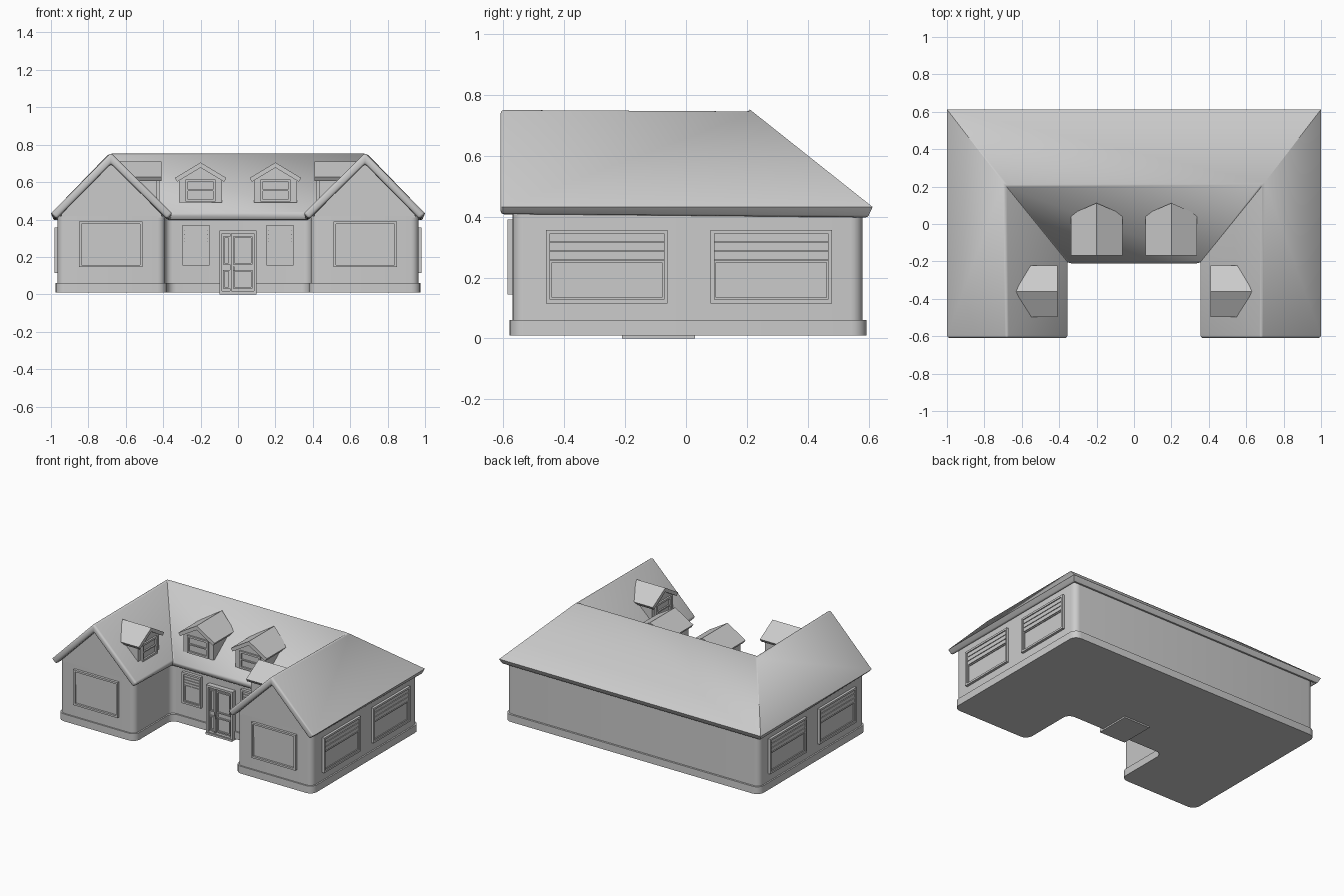
import bpy, bmesh
from math import pi, radians
from mathutils import Matrix

cube = bpy.data.objects.get("Cube")
if cube:
    bpy.data.objects.remove(cube)

GREY = (0.6, 0.6, 0.6, 1)
mat = bpy.data.materials.new("plain_grey")
mat.use_nodes = True
mat.diffuse_color = GREY
mat.node_tree.nodes["Principled BSDF"].inputs["Base Color"].default_value = GREY


def finish(bm, name, place=Matrix()):
    bmesh.ops.recalc_face_normals(bm, faces=bm.faces)
    bm.transform(place)
    mesh = bpy.data.meshes.new(name)
    bm.to_mesh(mesh)
    bm.free()
    mesh.materials.append(mat)
    obj = bpy.data.objects.new(name, mesh)
    bpy.context.collection.objects.link(obj)
    return obj


def activate(obj):
    bpy.ops.object.select_all(action='DESELECT')
    obj.select_set(True)
    bpy.context.view_layer.objects.active = obj


def smooth(obj):
    activate(obj)
    bpy.ops.object.shade_smooth_by_angle(angle=radians(35))


def add_box(bm, x0, x1, y0, y1, z0, z1):
    m = Matrix.Translation(((x0 + x1) / 2, (y0 + y1) / 2, (z0 + z1) / 2))
    bmesh.ops.create_cube(bm, size=1, matrix=m @ Matrix.Diagonal((x1 - x0, y1 - y0, z1 - z0, 1)))


def add_frame(bm, w, z0, z1, t, y0, y1):
    add_box(bm, -w, -w + t, y0, y1, z0, z1)
    add_box(bm, w - t, w, y0, y1, z0, z1)
    add_box(bm, -w + t, w - t, y0, y1, z0, z0 + t)
    add_box(bm, -w + t, w - t, y0, y1, z1 - t, z1)


def add_prism(bm, points, y0, y1):
    face = bm.faces.new([bm.verts.new((x, y0, z)) for x, z in points])
    new = bmesh.ops.extrude_face_region(bm, geom=[face])["geom"]
    bmesh.ops.translate(bm, vec=(0, y1 - y0, 0),
                        verts=[v for v in new if isinstance(v, bmesh.types.BMVert)])


def placed(x, y, z=0, turn=0):
    return Matrix.Translation((x, y, z)) @ Matrix.Rotation(turn, 4, 'Z')


# U-shaped storey with rounded vertical corners
def u_block(name, x, inner, front, court, back, z0, z1, radius):
    bm = bmesh.new()
    half = [(inner, court), (inner, front), (x, front), (x, back)]
    outline = half + [(-a, b) for a, b in reversed(half)]
    face = bm.faces.new([bm.verts.new((a, b, z0)) for a, b in outline])
    new = bmesh.ops.extrude_face_region(bm, geom=[face])["geom"]
    bmesh.ops.translate(bm, vec=(0, 0, z1 - z0),
                        verts=[v for v in new if isinstance(v, bmesh.types.BMVert)])
    upright = [e for e in bm.edges if abs(e.verts[0].co.z - e.verts[1].co.z) > 0.01]
    bmesh.ops.bevel(bm, geom=upright, offset=radius, segments=5, profile=0.5, affect='EDGES')
    smooth(finish(bm, name))


u_block("walls", 0.965, 0.39, -0.57, -0.17, 0.58, 0.03, 0.42, 0.04)
u_block("plinth", 0.975, 0.38, -0.58, -0.18, 0.593, 0.01, 0.06, 0.05)

# Gable walls above the wings
for side, sx in (("left", 1), ("right", -1)):
    bm = bmesh.new()
    add_prism(bm, [(sx * 0.41, 0.41), (sx * 0.945, 0.41), (sx * 0.945, 0.43),
                   (sx * 0.678, 0.70), (sx * 0.41, 0.43)], -0.57, -0.5)
    finish(bm, side + "_gable")

# Main roof: one sheet with hips and valleys, thickened and rounded at the rim
EAVE, RIDGE = 0.432, 0.757
bm = bmesh.new()
hip = {}
for s in (1, -1):
    pts = dict(low=(1, -0.61, EAVE), back=(1, 0.613, EAVE), peak=(0.68, -0.61, RIDGE),
               hip=(0.69, 0.21, RIDGE - 0.005), valley=(0.35, -0.21, EAVE), tip=(0.35, -0.61, EAVE))
    v = {k: bm.verts.new((s * p[0], p[1], p[2])) for k, p in pts.items()}
    bm.faces.new([v["low"], v["back"], v["hip"], v["peak"]])
    bm.faces.new([v["peak"], v["hip"], v["valley"], v["tip"]])
    hip[s] = v
a, b = hip[1], hip[-1]
bm.faces.new([a["back"], b["back"], b["hip"], a["hip"]])
bm.faces.new([a["hip"], b["hip"], b["valley"], a["valley"]])
bmesh.ops.recalc_face_normals(bm, faces=bm.faces)
if a["peak"].normal.z < 0:
    bmesh.ops.reverse_faces(bm, faces=bm.faces)
bm.normal_update()
up = all(f.normal.z > 0 for f in bm.faces)
roof = finish(bm, "main_roof")
if roof.data.polygons[0].normal.z < 0:
    roof.data.flip_normals()
solid = roof.modifiers.new("thickness", 'SOLIDIFY')
solid.thickness, solid.offset, solid.use_even_offset = 0.042, -1, True
bevel = roof.modifiers.new("round_rim", 'BEVEL')
bevel.width, bevel.segments, bevel.angle_limit = 0.014, 3, radians(80)
activate(roof)
for name in ("thickness", "round_rim"):
    bpy.ops.object.modifier_apply(modifier=name)
smooth(roof)


# Windows: frame, glass, meeting rail and optional blind slats
def window(name, place, w, z0, z1, slats=0):
    bm = bmesh.new()
    t = 0.013
    add_frame(bm, w, z0, z1, t, -0.02, 0.02)
    add_box(bm, -w + t, w - t, -0.006, 0.02, z0 + t, z1 - t)
    mid = z0 + (z1 - z0) * 0.58
    if slats:
        add_frame(bm, w - t, z0 + t, mid, 0.006, -0.012, 0.01)
        step = (z1 - t - mid) / slats
        for i in range(slats):
            z = mid + i * step
            add_box(bm, -w + t, w - t, -0.013, 0.01, z + step * 0.15, z + step)
    else:
        add_box(bm, -w + t, w - t, -0.011, 0.01, mid, z1 - t)
    finish(bm, name, place)


for side, s in (("left", 1), ("right", -1)):
    window(side + "_wing_window", placed(s * 0.68, -0.567), 0.17, 0.145, 0.39)
    window(side + "_court_window", placed(s * 0.225, -0.17), 0.073, 0.155, 0.37, 4)
    for part, y in (("front", -0.26), ("rear", 0.28)):
        window(f"{side}_{part}_side_window", placed(s * 0.962, y, 0, s * pi / 2), 0.2, 0.115, 0.357, 3)


# Dormers: gabled body, small window and pitched roof, facing local -y
def dormer(name, place, depth):
    bm = bmesh.new()
    add_prism(bm, [(-0.115, 0), (0.115, 0), (0.115, 0.125), (0, 0.19), (-0.115, 0.125)], 0.022, depth - 0.07)
    finish(bm, name + "_body", place)
    bm = bmesh.new()
    add_frame(bm, 0.08, 0.005, 0.125, 0.013, 0.01, 0.04)
    add_box(bm, -0.07, 0.07, 0.012, 0.04, 0.062, 0.07)
    finish(bm, name + "_window", place)
    bm = bmesh.new()
    add_prism(bm, [(-0.138, 0.132), (0, 0.215), (0.138, 0.132), (0.125, 0.112),
                   (0, 0.187), (-0.125, 0.112)], 0, depth)
    # Cut the rear ends back to the main slope
    for v in bm.verts:
        if v.co.y > 0.01 and v.co.z < 0.18:
            v.co.y -= 0.06
    finish(bm, name + "_roof", place)


for side, s in (("left", 1), ("right", -1)):
    dormer(side + "_court_dormer", placed(s * 0.2, -0.168, 0.49), 0.28)
    dormer(side + "_wing_dormer", placed(s * 0.41, -0.36, 0.495, -s * pi / 2), 0.22)

# Doorway: step, surround, leaf with raised panels, and handle
bm = bmesh.new()
add_box(bm, -0.1, 0.1, -0.21, 0.03, 0, 0.014)
finish(bm, "door_step")
bm = bmesh.new()
add_frame(bm, 0.1, 0.005, 0.34, 0.014, -0.205, -0.15)
finish(bm, "door_surround")
bm = bmesh.new()
add_box(bm, -0.088, 0.088, -0.185, -0.15, 0.012, 0.33)
add_box(bm, -0.042, -0.034, -0.2, -0.18, 0.012, 0.33)
finish(bm, "door_leaf")
for x, w in ((-0.062, 0.018), (0.025, 0.052)):
    for row, z0, z1 in (("lower", 0.03, 0.13), ("upper", 0.16, 0.31)):
        bm = bmesh.new()
        add_frame(bm, w, z0, z1, 0.008, -0.195, -0.18)
        finish(bm, row + "_door_panel", placed(x, 0))
bm = bmesh.new()
add_box(bm, -0.028, -0.02, -0.207, -0.18, 0.125, 0.15)
finish(bm, "door_handle")
